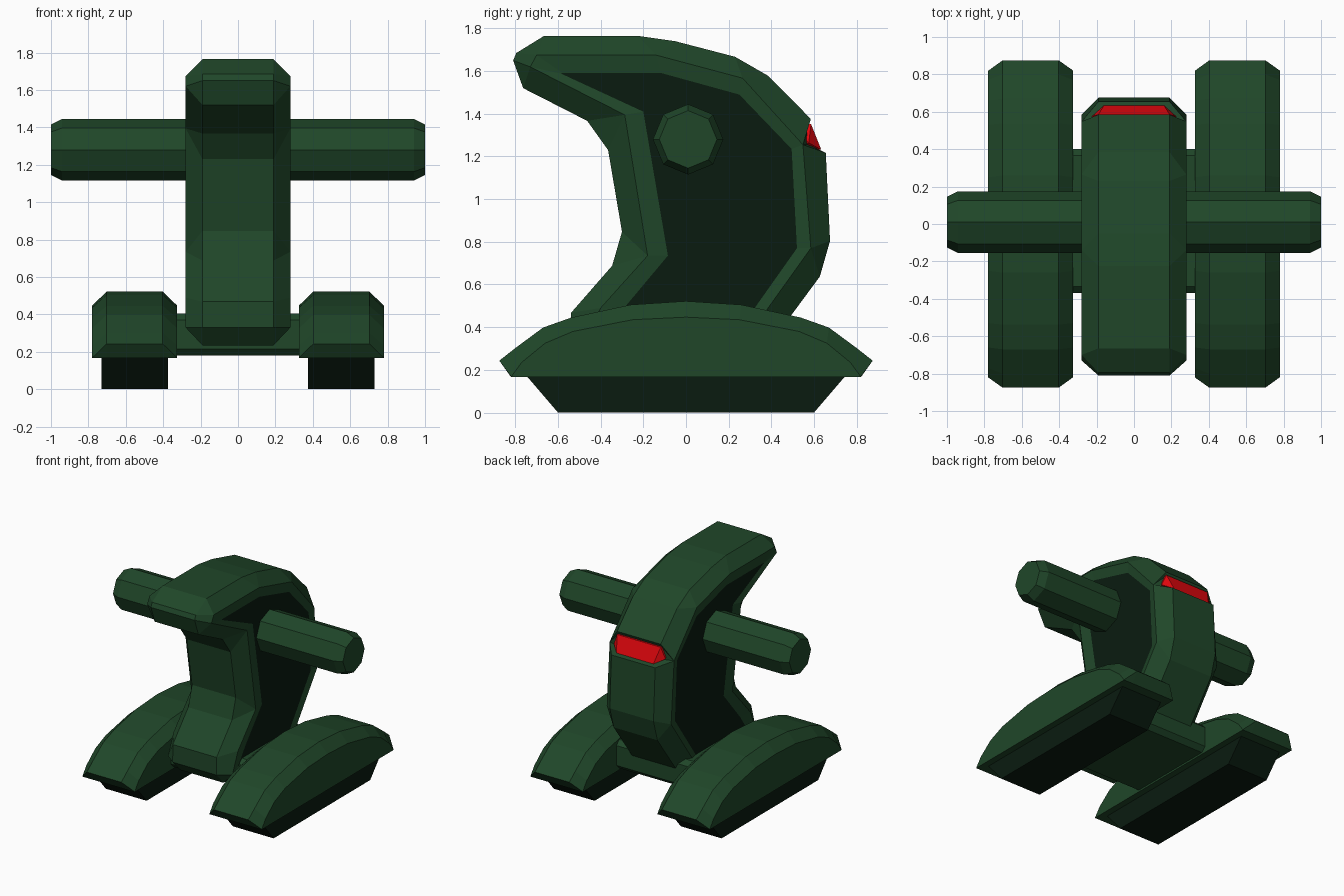
import bpy, bmesh
from math import pi
from mathutils import Matrix

if "Cube" in bpy.data.objects:
    bpy.data.objects.remove(bpy.data.objects["Cube"])


def material(name, color):
    m = bpy.data.materials.new(name)
    m.diffuse_color = (*color, 1)
    m.use_nodes = True
    m.node_tree.nodes["Principled BSDF"].inputs["Base Color"].default_value = m.diffuse_color
    return m


GREEN = material("green", (0.014, 0.062, 0.022))
DARK = material("dark_green", (0.003, 0.011, 0.005))
RED = material("red", (0.75, 0.002, 0.004))


def finish(name, bm, *mats):
    bmesh.ops.recalc_face_normals(bm, faces=bm.faces)
    mesh = bpy.data.meshes.new(name)
    bm.to_mesh(mesh)
    bm.free()
    for m in mats:
        mesh.materials.append(m)
    ob = bpy.data.objects.new(name, mesh)
    bpy.context.collection.objects.link(ob)
    return ob


def loft(name, rings, mats, cap_index=0):
    """Skin (x, yz profile) rings along x; repeated points in a ring merge."""
    bm = bmesh.new()
    loops = []
    for x, prof in rings:
        made = {p: bm.verts.new((x, *p)) for p in dict.fromkeys(prof)}
        loops.append([made[p] for p in prof])
    for a, b in zip(loops, loops[1:]):
        for i in range(len(a)):
            j = (i + 1) % len(a)
            quad = list(dict.fromkeys((a[i], a[j], b[j], b[i])))
            if len(quad) > 2:
                bm.faces.new(quad)
    for loop in (loops[0], loops[-1]):
        bm.faces.new(list(dict.fromkeys(loop))).material_index = cap_index
    return finish(name, bm, *mats)


# Curved body: outer profile (y, z, matching rim point), side rim, sunken panel
outer = [(-.81, 1.65, 0), (-.795, 1.685, 1), (-.665, 1.765, 1), (-.225, 1.765, 2),
         (-.05, 1.74, 2), (.23, 1.667, 3), (.385, 1.578, 3), (.585, 1.376, 4),
         (.57, 1.345, 4), (.575, 1.255, 4), (.655, 1.217, 4), (.675, .805, 5),
         (.627, .637, 5), (.33, .235, 6), (-.45, .235, 7), (-.54, .33, 7),
         (-.538, .468, 8), (-.346, .688, 9), (-.30, .847, 9), (-.365, 1.23, 10),
         (-.463, 1.367, 10), (-.763, 1.52, 0)]
rim = [(-.73, 1.62), (-.70, 1.675), (-.14, 1.675), (.265, 1.567), (.548, 1.255),
       (.585, .77), (.27, .33), (-.47, .33), (-.40, .49), (-.18, .735), (-.287, 1.395)]
panel = [(-.585, 1.588), (-.58, 1.592), (-.12, 1.592), (.25, 1.49), (.495, 1.235),
         (.52, .77), (.23, .36), (-.38, .36), (-.29, .49), (-.085, .735), (-.20, 1.41)]
band = [(y, z) for y, z, _ in outer]
edge = [rim[i] for *_, i in outer]
inset = [panel[i] for *_, i in outer]
loft("body", [(-.268, inset), (-.28, edge), (-.19, band),
              (.19, band), (.28, edge), (.268, inset)], (GREEN, DARK), 1)

# Red rear light filling the notch
bm = bmesh.new()
for s in (-1, 1):
    for x, y, z in ((.19, .586, 1.352), (.16, .634, 1.232), (.225, .575, 1.264),
                    (.19, .5, 1.36), (.16, .5, 1.235)):
        bm.verts.new((s * x, y, z))
bmesh.ops.convex_hull(bm, input=bm.verts)
finish("rear_light", bm, RED)

# Eight-sided crossbar with chamfered ends
bm = bmesh.new()
bmesh.ops.create_cone(bm, cap_ends=True, segments=8, radius1=.165, radius2=.165, depth=2,
                      matrix=Matrix.Translation((0, .01, 1.28)) @ Matrix.Rotation(pi / 2, 4, 'Y'))
shoulder = bm.verts[:]
ends = [f for f in bm.faces if len(f.verts) == 8]
bmesh.ops.inset_individual(bm, faces=ends, thickness=.03)
for v in shoulder:
    v.co.x *= .94
finish("crossbar", bm, GREEN)

# Chamfered slab joining the two feet
bm = bmesh.new()
bmesh.ops.create_cube(bm, size=1, matrix=Matrix.Translation((0, .015, .293))
                      @ Matrix.Diagonal((.76, .77, .226, 1)))
bmesh.ops.bevel(bm, geom=bm.edges[:], offset=.035, segments=1, affect='EDGES')
finish("base_slab", bm, GREEN)

# Domed feet and their treads
dome = [(-.82, .166), (-.875, .243), (-.80, .302), (-.67, .398), (-.538, .445), (-.26, .505), (0, .522)]
dome_rim = [(-.82, .166), (-.819, .168), (-.77, .235), (-.66, .325), (-.53, .38), (-.25, .435), (0, .447)]


def mirrored(half):
    return half + [(-y, z) for y, z in half[-2::-1]]


tread = [(-.60, 0), (-.75, .175), (.75, .175), (.60, 0)]
top, low = mirrored(dome), mirrored(dome_rim)
for side, cx in (("left", -.5525), ("right", .5525)):
    loft(side + "_foot", [(cx - .2275, low), (cx - .15, top),
                          (cx + .15, top), (cx + .2275, low)], (GREEN,))
    loft(side + "_tread", [(cx - .1775, tread), (cx + .1775, tread)], (DARK,))
